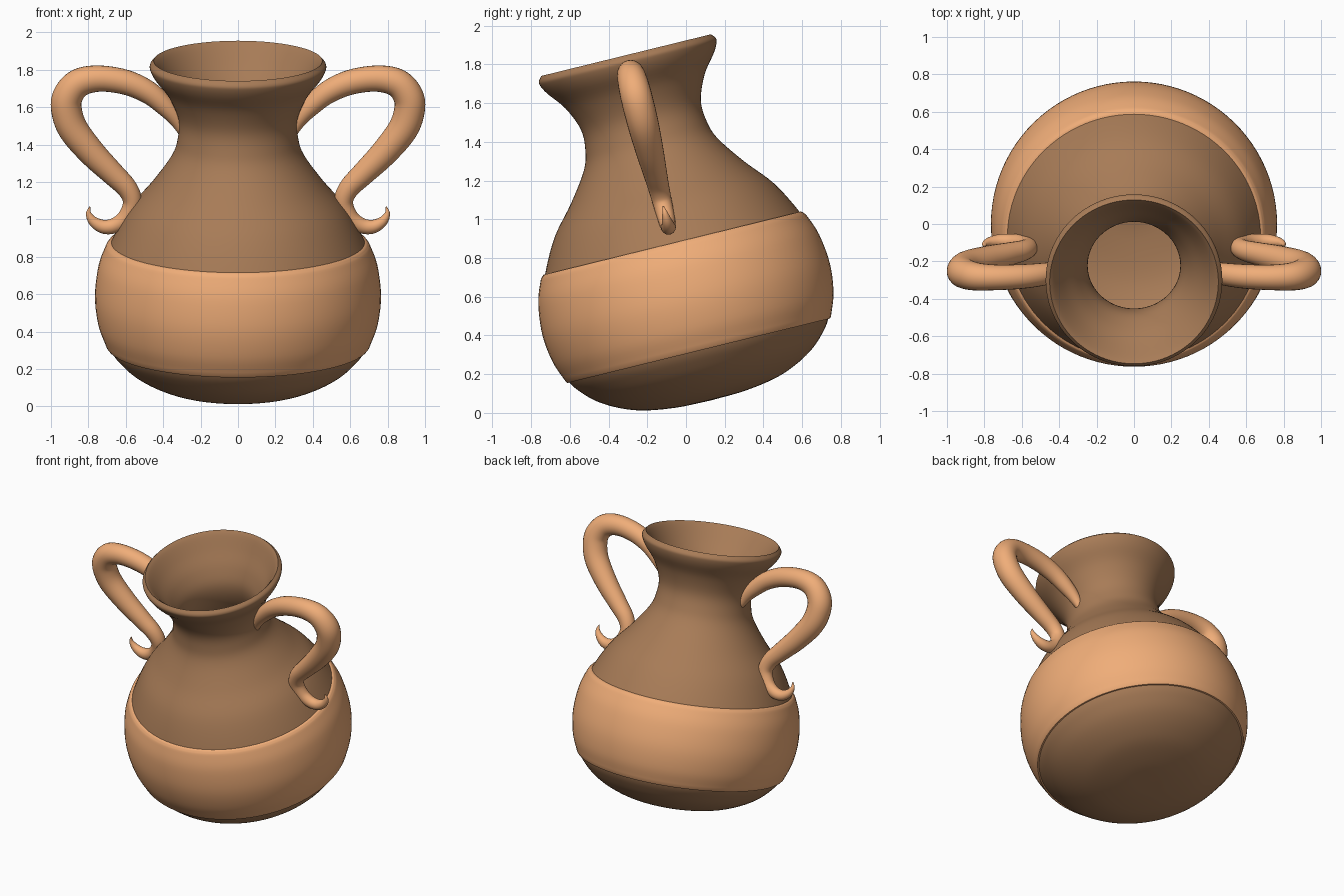
import bpy, math
from mathutils import Matrix, Vector

if "Cube" in bpy.data.objects:
    bpy.data.objects.remove(bpy.data.objects["Cube"])

TILT = math.radians(13.8)
# jug space: origin on the axis at the band's lower edge, leaning towards -y
FRAME = Matrix.Translation((0, 0.065, 0.325)) @ Matrix.Rotation(TILT, 4, 'X')


def material(name, rgb):
    m = bpy.data.materials.new(name)
    m.diffuse_color = (*rgb, 1)
    m.use_nodes = True
    m.node_tree.nodes["Principled BSDF"].inputs["Base Color"].default_value = m.diffuse_color
    return m


brown = material("brown_clay", (0.39, 0.20, 0.095))
tan = material("tan_clay", (0.87, 0.42, 0.19))


def smooth_path(pts, steps=5):
    """Catmull-Rom through the points."""
    p = [Vector(q) for q in pts]
    p = [2 * p[0] - p[1]] + p + [2 * p[-1] - p[-2]]
    out = []
    for a, b, c, d in zip(p, p[1:], p[2:], p[3:]):
        for i in range(steps):
            t = i / steps
            out.append(0.5 * (2 * b + (c - a) * t + (2 * a - 5 * b + 4 * c - d) * t * t
                              + (3 * b - a - 3 * c + d) * t ** 3))
    return out + [p[-2]]


def sweep(name, rings, mat, closed=False):
    """Skin a list of equal-length rings of points."""
    n = len(rings[0])
    verts = [FRAME @ Vector(v) for r in rings for v in r]
    m = len(rings)
    faces = [(i * n + j, i * n + (j + 1) % n,
              (i + 1) % m * n + (j + 1) % n, (i + 1) % m * n + j)
             for i in range(m if closed else m - 1) for j in range(n)]
    if not closed:
        faces += [tuple(range(n))[::-1], tuple(range((m - 1) * n, m * n))]
    me = bpy.data.meshes.new(name)
    me.from_pydata(verts, [], faces)
    me.materials.append(mat)
    ob = bpy.data.objects.new(name, me)
    bpy.context.collection.objects.link(ob)
    bpy.ops.object.select_all(action='DESELECT')
    ob.select_set(True)
    bpy.context.view_layer.objects.active = ob
    bpy.ops.object.mode_set(mode='EDIT')
    bpy.ops.mesh.select_all(action='SELECT')
    bpy.ops.mesh.normals_make_consistent(inside=False)
    bpy.ops.object.mode_set(mode='OBJECT')
    bpy.ops.object.shade_smooth_by_angle(angle=math.radians(40))
    return ob


def lathe(name, profile, mat, closed=False, n=96):
    ang = [2 * math.pi * j / n for j in range(n)]
    return sweep(name, [[(r * math.cos(a), r * math.sin(a), s) for a in ang]
                        for r, s in profile], mat, closed)


# jug body: outer wall up to the lip, then inner wall down to the floor
outer = [(0.01, -0.268), (0.18, -0.262), (0.35, -0.236), (0.47, -0.193), (0.57, -0.135),
         (0.64, -0.07), (0.69, 0.0), (0.73, 0.12), (0.745, 0.27), (0.727, 0.43),
         (0.676, 0.57), (0.583, 0.743), (0.46, 0.891), (0.355, 1.04), (0.322, 1.14),
         (0.319, 1.25), (0.37, 1.375), (0.442, 1.47), (0.469, 1.52), (0.47, 1.545),
         (0.451, 1.568)]
inner = [(0.451, 1.568), (0.425, 1.54), (0.37, 1.46), (0.30, 1.36), (0.252, 1.25),
         (0.255, 1.13), (0.30, 1.01), (0.41, 0.85), (0.53, 0.70), (0.61, 0.55),
         (0.67, 0.27), (0.62, 0.02), (0.45, -0.13), (0.2, -0.19), (0.01, -0.195)]
lathe("jug_body", smooth_path(outer) + smooth_path(inner)[1:], brown)

# raised band around the belly
band = smooth_path([(0.705, 0.004), (0.747, 0.12), (0.765, 0.27), (0.747, 0.43),
                    (0.71, 0.535), (0.693, 0.562)])
band += [(0.685, 0.568), (0.65, 0.568), (0.65, -0.004), (0.698, -0.004)]
lathe("belly_band", band, tan, closed=True)

# curled handles: x, height, radius along the centreline, as read from the front
path = [(0.29, 1.46, 0.025), (0.33, 1.535, 0.04), (0.39, 1.605, 0.052), (0.48, 1.68, 0.06),
        (0.6, 1.733, 0.065), (0.74, 1.753, 0.068), (0.85, 1.73, 0.075), (0.91, 1.66, 0.081),
        (0.916, 1.58, 0.082), (0.88, 1.48, 0.08), (0.78, 1.355, 0.072), (0.67, 1.245, 0.062),
        (0.592, 1.165, 0.055), (0.565, 1.09, 0.05), (0.60, 1.01, 0.045), (0.66, 0.967, 0.04),
        (0.72, 0.961, 0.036), (0.772, 0.988, 0.027), (0.798, 1.03, 0.015), (0.793, 1.068, 0.003)]
line = smooth_path(path)
for side, name in ((1, "right_handle"), (-1, "left_handle")):
    rings = []
    for i, (x, z, r) in enumerate(line):
        a, b = line[max(i - 1, 0)], line[min(i + 1, len(line) - 1)]
        t = Vector((b.x - a.x, b.y - a.y)).normalized()
        ring = []
        for k in range(24):
            c, s = r * math.cos(k * math.pi / 12), r * math.sin(k * math.pi / 12)
            ring.append((side * (x - t.y * c), s, (z + t.x * c - 0.325) / math.cos(TILT)))
        rings.append(ring)
    sweep(name, rings, tan)
